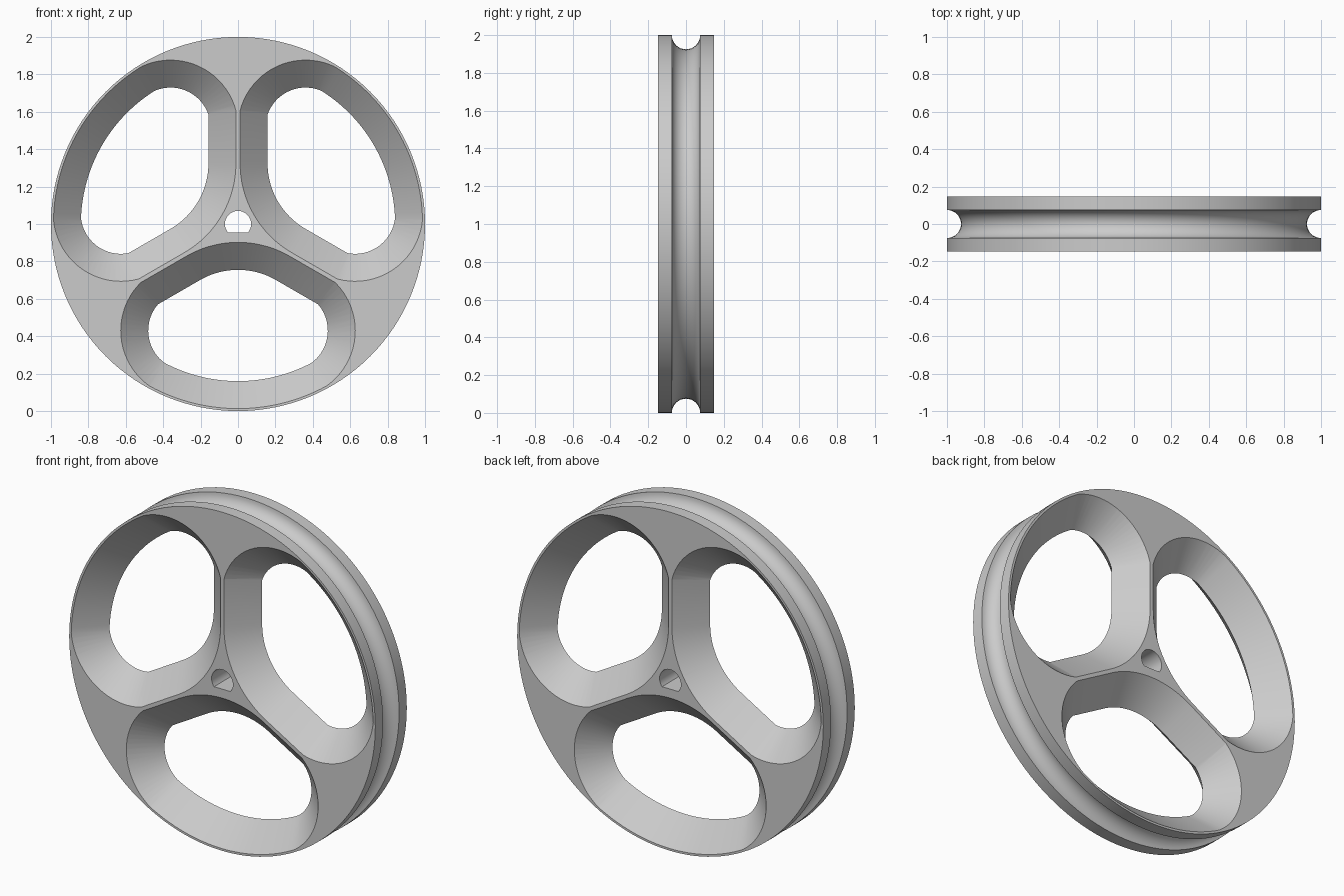
import bpy, bmesh
from math import sin, cos, pi, radians, acos, atan2, hypot, sqrt, asin
from mathutils import Matrix, Vector

HALF = 0.147      # half thickness of the wheel
GROOVE = 0.075    # radius of the round belt groove

cube = bpy.data.objects.get("Cube")
if cube:
    bpy.data.objects.remove(cube, do_unlink=True)

grey = bpy.data.materials.new("plain grey")
grey.use_nodes = True
colour = (0.6, 0.6, 0.6, 1)
grey.diffuse_color = colour
grey.node_tree.nodes["Principled BSDF"].inputs["Base Color"].default_value = colour


def arc(cx, cz, r, a0, a1, n):
    return [(cx + r * cos(a0 + (a1 - a0) * i / n), cz + r * sin(a0 + (a1 - a0) * i / n))
            for i in range(n + 1)]


def opening_outline(d):
    """Outline of the lower opening, grown outwards by d."""
    hub_r, spoke, rim = 0.405 + d, 0.158 - d, 0.84 + d
    sx, sz, sr = 0.265, -0.57, 0.215 + d
    # rounded end: runs from the spoke edge to the rim arc
    start = radians(60) - acos((-spoke - 0.5 * sx - cos(pi / 6) * sz) / sr)
    dist = hypot(sx, sz)
    end = atan2(sz, sx) + acos((rim ** 2 - dist ** 2 - sr ** 2) / (2 * dist * sr))
    hub = arc(0, -(spoke + hub_r) / sin(pi / 3), hub_r, pi / 2, pi / 3, 12)
    side = arc(sx, sz, sr, start, end, 20)
    a = atan2(side[-1][1], side[-1][0])
    outer = arc(0, 0, rim, a, -pi / 2, 16)[1:]
    right = hub + side + outer
    return right + [(-x, z) for x, z in reversed(right[1:-1])]


def loft(bm, sections, spin=0, closed=False):
    """Skin a list of (y, outline) sections."""
    rot = Matrix.Rotation(spin, 3, 'Y')
    rings = [[bm.verts.new(rot @ Vector((x, y, z))) for x, z in pts] for y, pts in sections]
    for a, b in zip(rings, rings[1:]):
        for i in range(len(a)):
            j = (i + 1) % len(a)
            bm.faces.new((a[i], a[j], b[j], b[i]))
    bm.faces.new(rings[0])
    bm.faces.new(rings[-1])


def make_object(name, bm):
    bmesh.ops.recalc_face_normals(bm, faces=bm.faces)
    mesh = bpy.data.meshes.new(name)
    bm.to_mesh(mesh)
    bm.free()
    mesh.materials.append(grey)
    ob = bpy.data.objects.new(name, mesh)
    ob.location.z = 1
    bpy.context.collection.objects.link(ob)
    return ob


# Wheel disc with a half-round groove around the rim
profile = [(-HALF, 1)]
for i in range(17):
    t = pi * i / 16
    profile.append((-GROOVE * cos(t), 1 - GROOVE * sin(t)))
profile.append((HALF, 1))
bm = bmesh.new()
loft(bm, [(y, arc(0, 0, r, 0, 2 * pi, 128)[:-1]) for y, r in profile])
wheel = make_object("spoked_wheel", bm)

# Cutter: three openings bevelled from both faces, and a D-shaped axle hole
bm = bmesh.new()
deep = HALF + 0.004
for k in range(3):
    loft(bm, [(-deep, opening_outline(deep)), (0, opening_outline(0)),
              (deep, opening_outline(deep))], spin=k * 2 * pi / 3)
flat = asin(0.045 / 0.07)
axle = arc(0, 0, 0.07, -flat, pi + flat, 32)
loft(bm, [(-0.3, axle), (0.3, axle)])
cutter = make_object("opening_cutter", bm)
cutter.hide_render = True

# Cut, then drop the helper
bpy.context.view_layer.objects.active = wheel
wheel.select_set(True)
cut = wheel.modifiers.new("openings", 'BOOLEAN')
cut.operation = 'DIFFERENCE'
cut.solver = 'EXACT'
cut.object = cutter
bpy.ops.object.modifier_apply(modifier=cut.name)
bpy.data.objects.remove(cutter, do_unlink=True)

bpy.ops.object.select_all(action='DESELECT')
wheel.select_set(True)
bpy.ops.object.shade_smooth_by_angle(angle=radians(25))
